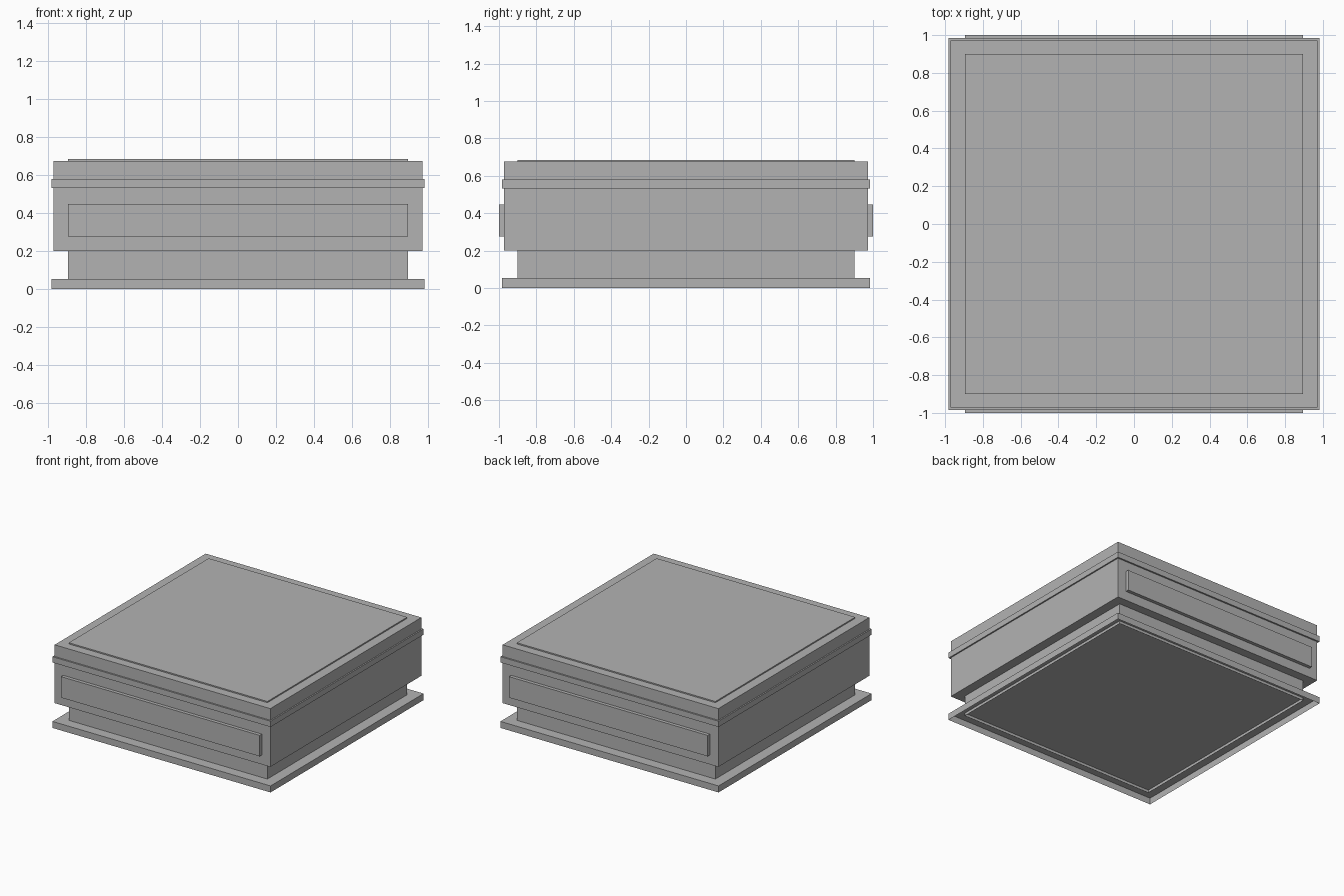
import bpy
import bmesh
from mathutils import Matrix, Vector

if "Cube" in bpy.data.objects:
    bpy.data.objects.remove(bpy.data.objects["Cube"], do_unlink=True)

# One plain grey for every part
grey = bpy.data.materials.new("plain_grey")
grey.use_nodes = True
colour = (0.45, 0.45, 0.45, 1)
grey.diffuse_color = colour
grey.node_tree.nodes["Principled BSDF"].inputs["Base Color"].default_value = colour


def box(name, half_x, half_y, bottom, top, y=0, open_bottom=False, open_top=False):
    """Box between two heights, with its bottom or top left open if asked."""
    bm = bmesh.new()
    place = Matrix.Translation(Vector((0, y, (bottom + top) / 2)))
    size = Matrix.Diagonal((2 * half_x, 2 * half_y, top - bottom, 1))
    bmesh.ops.create_cube(bm, size=1, matrix=place @ size)
    bm.normal_update()
    gone = [f for f in bm.faces
            if (open_bottom and f.normal.z < -0.5) or (open_top and f.normal.z > 0.5)]
    bmesh.ops.delete(bm, geom=gone, context="FACES")
    mesh = bpy.data.meshes.new(name)
    bm.to_mesh(mesh)
    bm.free()
    mesh.materials.append(grey)
    obj = bpy.data.objects.new(name, mesh)
    bpy.context.collection.objects.link(obj)
    return obj


# Hollow foot with a shallow skirt under it
box("foot_tray", 0.983, 0.985, 0, 0.053, open_bottom=True)
box("foot_skirt", 0.895, 0.9, 0.03, 0.053, open_bottom=True, open_top=True)

# Recessed plinth, main body, raised band and top plate
box("plinth", 0.895, 0.9, 0.053, 0.2)
box("body", 0.972, 0.972, 0.2, 0.675)
box("band", 0.983, 0.985, 0.533, 0.58)
box("top_plate", 0.895, 0.9, 0.675, 0.685)

# Raised panels on the front and back
for name, side in (("front_panel", -1), ("back_panel", 1)):
    box(name, 0.895, 0.02, 0.276, 0.447, y=side * 0.98)
